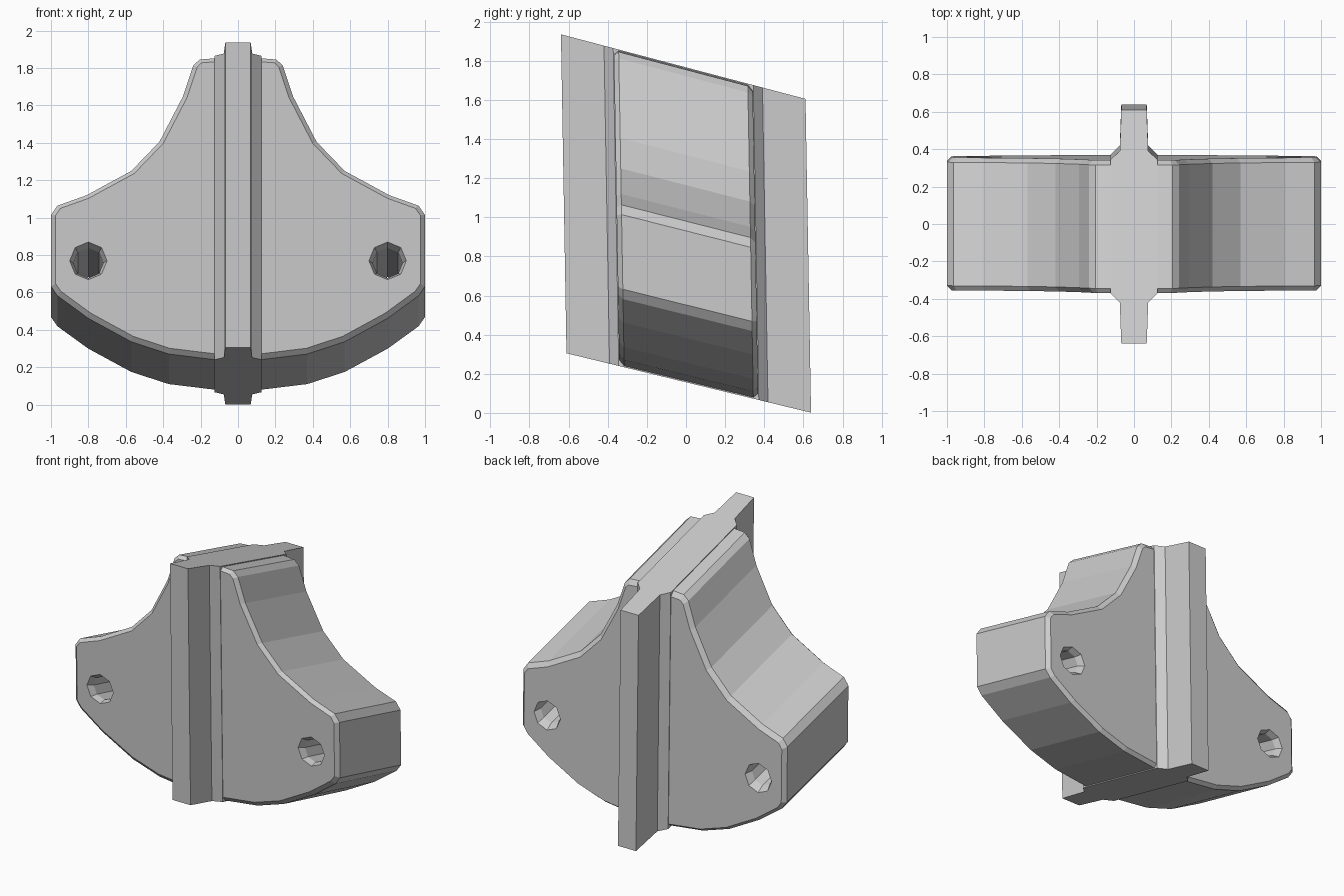
import bpy, bmesh, math

if "Cube" in bpy.data.objects:
    bpy.data.objects.remove(bpy.data.objects["Cube"])


def prism(name, pts, axis, lo, hi, bevel=0):
    """Extrude a 2D outline along axis 'y' (pts = x,z) or 'z' (pts = x,y)."""
    bm = bmesh.new()
    place = (lambda a, b, t: (a, t, b)) if axis == 'y' else (lambda a, b, t: (a, b, t))
    rings = [[bm.verts.new(place(a, b, t)) for a, b in pts] for t in (lo, hi)]
    n = len(pts)
    bm.faces.new(rings[0])
    bm.faces.new(rings[1][::-1])
    for i in range(n):
        j = (i + 1) % n
        bm.faces.new((rings[0][i], rings[1][i], rings[1][j], rings[0][j]))
    bmesh.ops.recalc_face_normals(bm, faces=bm.faces)
    if bevel:
        rim = [e for e in bm.edges if e.calc_face_angle() > 1.2]
        bmesh.ops.bevel(bm, geom=rim, offset=bevel, segments=1, affect='EDGES')
    return finish(name, bm)


def finish(name, bm):
    mesh = bpy.data.meshes.new(name)
    bm.to_mesh(mesh)
    bm.free()
    ob = bpy.data.objects.new(name, mesh)
    bpy.context.collection.objects.link(ob)
    return ob


def boolean(target, tool, operation):
    mod = target.modifiers.new(operation, 'BOOLEAN')
    mod.object, mod.operation, mod.solver = tool, operation, 'EXACT'
    bpy.context.view_layer.objects.active = target
    bpy.ops.object.modifier_apply(modifier=mod.name)
    bpy.data.objects.remove(tool)


def hole_cutter(x, z):
    """Eight-sided through hole, slightly flared at both mouths."""
    bm = bmesh.new()
    stations = [(-0.45, 0.105), (-0.355, 0.1), (-0.31, 0.08),
                (0.31, 0.08), (0.355, 0.1), (0.45, 0.105)]
    rings = [[bm.verts.new((x + r * math.cos(k * math.tau / 8), y,
                            z + r * math.sin(k * math.tau / 8))) for k in range(8)]
             for y, r in stations]
    for a, b in zip(rings, rings[1:]):
        for k in range(8):
            j = (k + 1) % 8
            bm.faces.new((a[k], b[k], b[j], a[j]))
    bm.faces.new(rings[0])
    bm.faces.new(rings[-1])
    bmesh.ops.recalc_face_normals(bm, faces=bm.faces)
    ob = finish("hole_cutter", bm)
    ob.hide_render = True
    return ob


# Body: bell-shaped outline with chamfered front and back rims
half = [(0.1, 0.157), (0.37, 0.19), (0.57, 0.255), (0.8, 0.38), (0.965, 0.50),
        (1.0, 0.55), (1.0, 0.93), (0.965, 0.98), (0.81, 1.035), (0.57, 1.165),
        (0.42, 1.32), (0.295, 1.56), (0.24, 1.725), (0.205, 1.758), (0.1, 1.766)]
outline = half + [(-x, z) for x, z in reversed(half)]
body = prism("flared_bracket", outline, 'y', -0.355, 0.355, 0.025)

# Central fin running through the body, with angled fillets at its roots
quarter = [(0.068, 0.625), (0.076, 0.405), (0.125, 0.358), (0.125, 0.33)]
right = [(x, -y) for x, y in quarter] + quarter[::-1]
fin = prism("fin", right + [(-x, y) for x, y in reversed(right)], 'z', 0.153, 1.77)
boolean(body, fin, 'UNION')

# Mounting holes on both wings
for side in (-1, 1):
    boolean(body, hole_cutter(side * 0.8, 0.68), 'DIFFERENCE')

# Slant the whole part: the depth axis slopes down toward the back
for v in body.data.vertices:
    x, y, z = v.co
    v.co = (x, y - 0.0175 * (z - 0.96), z - y * (0.243 + 0.013 * (z - 0.153)))
